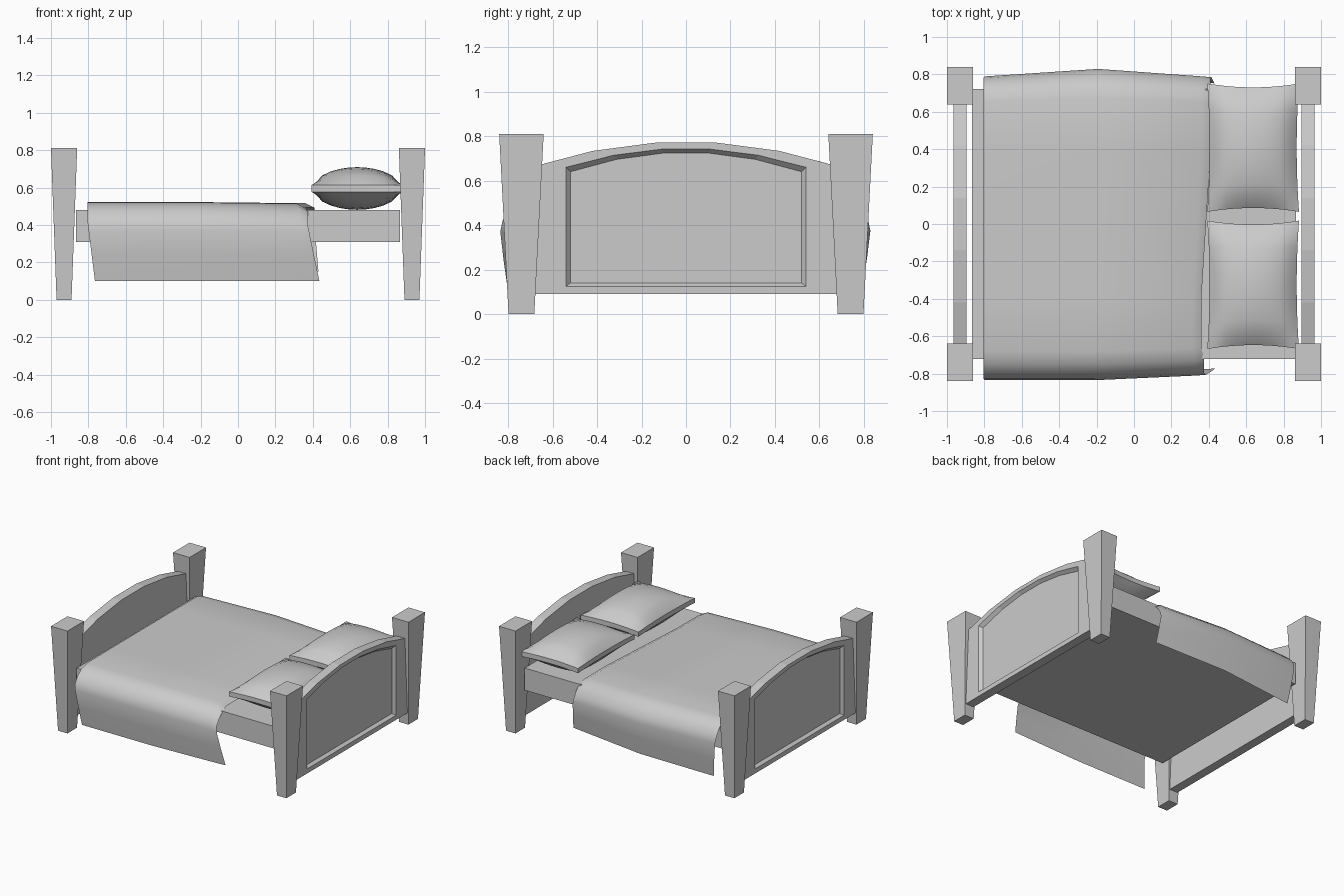
import bpy, bmesh

if "Cube" in bpy.data.objects:
    bpy.data.objects.remove(bpy.data.objects["Cube"])


def make_object(name, verts, faces, smooth=False):
    bm = bmesh.new()
    vs = [bm.verts.new(v) for v in verts]
    for f in faces:
        bm.faces.new([vs[i] for i in f])
    bmesh.ops.remove_doubles(bm, verts=bm.verts, dist=0.0005)
    bmesh.ops.recalc_face_normals(bm, faces=bm.faces)
    mesh = bpy.data.meshes.new(name)
    bm.to_mesh(mesh)
    bm.free()
    obj = bpy.data.objects.new(name, mesh)
    bpy.context.collection.objects.link(obj)
    if smooth:
        bpy.ops.object.select_all(action='DESELECT')
        obj.select_set(True)
        bpy.context.view_layer.objects.active = obj
        bpy.ops.object.shade_smooth_by_angle(angle=0.7)
    return obj


def loft(name, rings, smooth=False):
    """Skin closed rings of equal length and cap both ends."""
    n = len(rings[0])
    verts = [p for r in rings for p in r]
    faces = [(k * n + i, k * n + (i + 1) % n, (k + 1) * n + (i + 1) % n, (k + 1) * n + i)
             for k in range(len(rings) - 1) for i in range(n)]
    faces += [tuple(range(n)), tuple(range(len(verts) - n, len(verts)))]
    return make_object(name, verts, faces, smooth)


def rect(cx, cy, hx, hy, z):
    return [(cx - hx, cy - hy, z), (cx + hx, cy - hy, z),
            (cx + hx, cy + hy, z), (cx - hx, cy + hy, z)]


def arch(x, half, bottom, side, peak):
    top = [(x, half * t, peak - (peak - side) * t * t)
           for t in (1, 0.6, 0.2, -0.2, -0.6, -1)]
    return [(x, -half, bottom), (x, half, bottom)] + top


# Tapered corner posts
for sx, end in ((1, "head"), (-1, "foot")):
    for sy, side in ((1, "back"), (-1, "front")):
        loft(f"{end}_{side}_post", [rect(sx * 0.93, sy * 0.74, 0.04, 0.058, 0),
                                    rect(sx * 0.93, sy * 0.74, 0.07, 0.10, 0.81)])

# Arched end boards with a recessed panel on the outer face
for s, name in ((1, "headboard"), (-1, "footboard")):
    loft(name, [arch(s * 0.895, 0.70, 0.09, 0.66, 0.775),
                arch(s * 0.965, 0.70, 0.09, 0.66, 0.775),
                arch(s * 0.965, 0.54, 0.125, 0.66, 0.745),
                arch(s * 0.942, 0.52, 0.14, 0.64, 0.727)])

# Mattress
loft("mattress", [rect(0, 0, 0.865, 0.722, 0.31), rect(0, 0, 0.865, 0.722, 0.48)])

# Blanket: a sheet with draped sides; stations are
# (foot-to-head fraction, front bulge, back bulge, lift)
half_section = [(0.40, 0.522), (0.68, 0.52), (0.75, 0.502), (0.795, 0.465),
                (0.825, 0.42), (0.835, 0.37), (0.82, 0.24), (0.80, 0.10)]
section = [(-y, z) for y, z in reversed(half_section)] + half_section
stations = [(0, 1.0, 0.945, 0), (0.5, 1.0, 0.993, 0),
            (0.96, 0.97, 0.945, -0.006), (1, 0.965, 0.94, -0.03)]
verts = []
for f, front, back, lift in stations:
    for y, z in section:
        drop = max(0, 0.42 - z) / 0.32
        foot = -0.805 + 0.04 * drop
        if y < 0:
            head = 0.375 + 0.06 * drop - (0.015 if y > -0.7 else 0)
            k = front
        else:
            head = 0.41 + 0.02 * drop
            k = back
            z += 0.05 * drop * f
        k = 1 + (k - 1) * min(1, max(0, (abs(y) - 0.4) / 0.4))
        verts.append((foot + (head - foot) * f, y * k, max(z + lift * (1 - drop), 0.1)))
n = len(section)
make_object("blanket", verts,
            [(k * n + i, k * n + i + 1, (k + 1) * n + i + 1, (k + 1) * n + i)
             for k in range(len(stations) - 1) for i in range(n - 1)], True)


# Pillows: two domed grids joined by a narrow edge band, pinched along the sides
def pillow(name, cx, cy):
    m = 10
    verts, faces = [], []
    for s in (1, -1):
        for i in range(m + 1):
            for j in range(m + 1):
                u, v = 2 * i / m - 1, 2 * j / m - 1
                puff = ((1 - u * u) * (1 - v * v)) ** 0.6
                verts.append((cx + 0.245 * u * (1 - 0.05 * (1 - v * v)),
                              cy + 0.343 * v * (1 - 0.06 * (1 - u * u)),
                              0.595 + s * (0.018 + 0.096 * puff)))
    w, half = m + 1, (m + 1) ** 2
    for o in (0, half):
        faces += [(o + i * w + j, o + i * w + j + 1, o + (i + 1) * w + j + 1, o + (i + 1) * w + j)
                  for i in range(m) for j in range(m)]
    rim = ([i * w for i in range(m)] + [m * w + j for j in range(m)]
           + [i * w + m for i in range(m, 0, -1)] + [j for j in range(m, 0, -1)])
    for a, b in zip(rim, rim[1:] + rim[:1]):
        faces.append((a, b, b + half, a + half))
    make_object(name, verts, faces, True)


pillow("back_pillow", 0.637, 0.408)
pillow("front_pillow", 0.637, -0.325)
